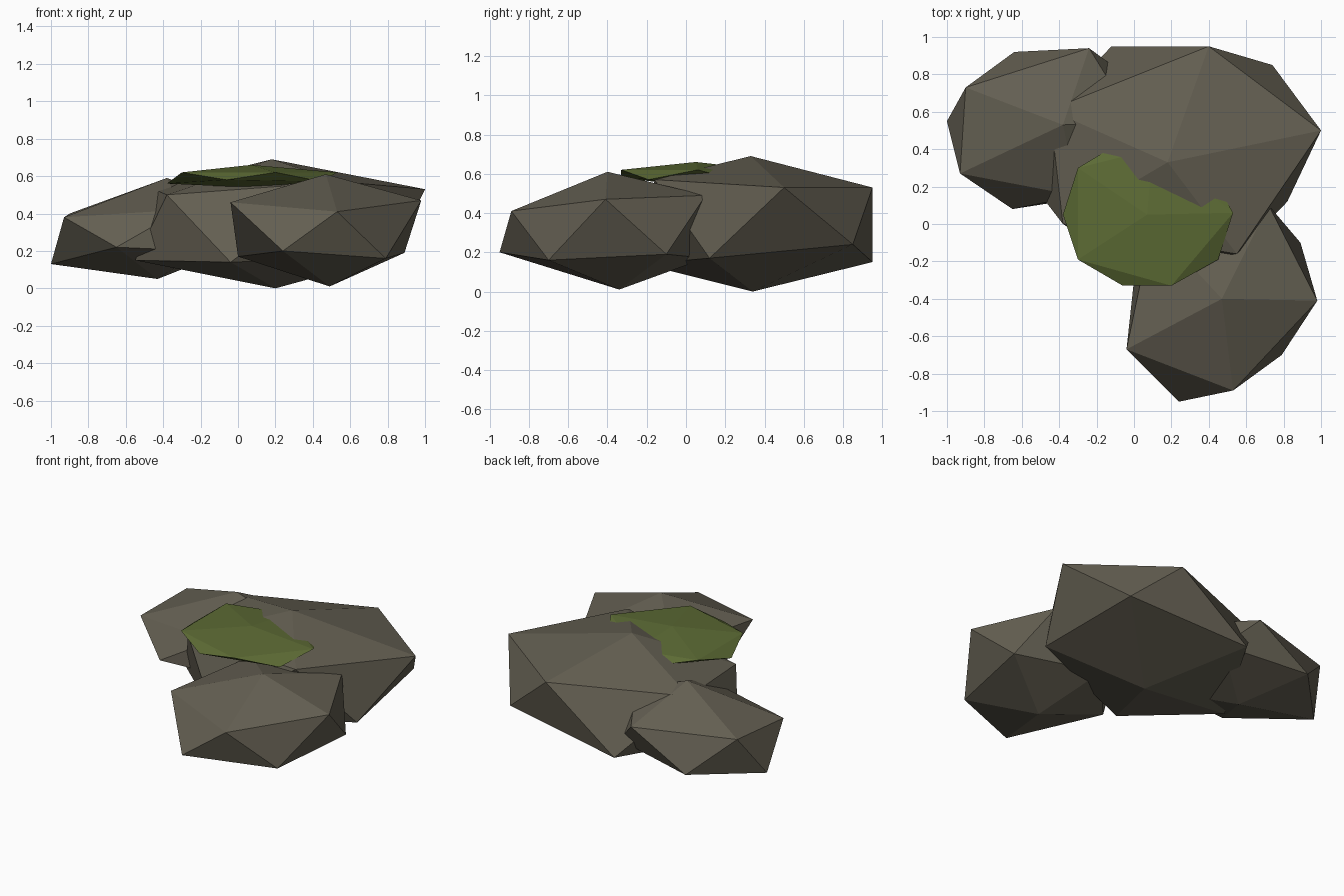
import bpy
import bmesh
from mathutils import Vector

cube = bpy.data.objects.get("Cube")
if cube:
    bpy.data.objects.remove(cube, do_unlink=True)


def make_material(name, color):
    material = bpy.data.materials.new(name)
    material.use_nodes = True
    material.diffuse_color = color
    shader = next(n for n in material.node_tree.nodes if n.type == "BSDF_PRINCIPLED")
    shader.inputs["Base Color"].default_value = color
    shader.inputs["Roughness"].default_value = 0.9
    return material


def make_stone(name, material, top, bottom, upper, lower):
    """Faceted boulder: two poles joined by two staggered rings, in hundredths."""
    bm = bmesh.new()

    def add_vertex(point):
        return bm.verts.new(Vector(point) / 100)

    crown, base = add_vertex(top), add_vertex(bottom)
    high = [add_vertex(point) for point in upper]
    low = [add_vertex(point) for point in lower]
    count = len(high)
    for i in range(count):
        following = (i + 1) % count
        bm.faces.new((crown, high[i], high[following]))
        bm.faces.new((high[i], low[i], high[following]))
        bm.faces.new((high[following], low[i], low[following]))
        bm.faces.new((base, low[following], low[i]))
    bmesh.ops.recalc_face_normals(bm, faces=bm.faces)
    mesh = bpy.data.meshes.new(name)
    bm.to_mesh(mesh)
    bm.free()
    mesh.materials.append(material)
    stone = bpy.data.objects.new(name, mesh)
    bpy.context.scene.collection.objects.link(stone)
    return stone


rock = make_material("brown_grey_rock", (0.125, 0.113, 0.083, 1))
moss = make_material("moss_green", (0.108, 0.147, 0.035, 1))

# Large boulder at the back
make_stone(
    "main_boulder", rock, top=(18, 33, 69), bottom=(20, 34, 0),
    upper=[(100, 50, 53), (40, 95, 53), (-45, 61, 53), (-38, 0, 50), (55, -16, 57)],
    lower=[(74, 85, 24), (-12, 95, 15), (-55, 22, 15), (-4, -22, 14), (82, 12, 17)],
)

# Smaller boulder in front
make_stone(
    "front_boulder", rock, top=(47, -40, 61), bottom=(49, -34, 1),
    upper=[(98, -41, 47), (72, 10, 49), (10, 0, 48), (-4, -67, 46), (53, -89, 41)],
    lower=[(89, -10, 19), (35, 10, 17), (0, -30, 17), (24, -95, 20), (79, -70, 16)],
)

# Smaller boulder at the side
make_stone(
    "side_boulder", rock, top=(-38, 53, 59), bottom=(-43, 50, 5),
    upper=[(-24, 94, 39), (-90, 73, 40), (-93, 27, 38), (-30, 15, 42), (0, 55, 45)],
    lower=[(-64, 92, 16), (-100, 55, 13), (-65, 8, 22), (-20, 15, 20), (-5, 80, 20)],
)

# Flat moss cushion on the large boulder
make_stone(
    "moss_patch", moss, top=(7, 5, 66), bottom=(5, 0, 54),
    upper=[(53, 6, 62), (10, 40, 62), (-30, 30, 62), (-30, -19, 62), (20, -33, 62)],
    lower=[(42, 25, 57), (-10, 42, 58), (-38, 5, 56), (-6, -33, 58), (45, -19, 57)],
)
